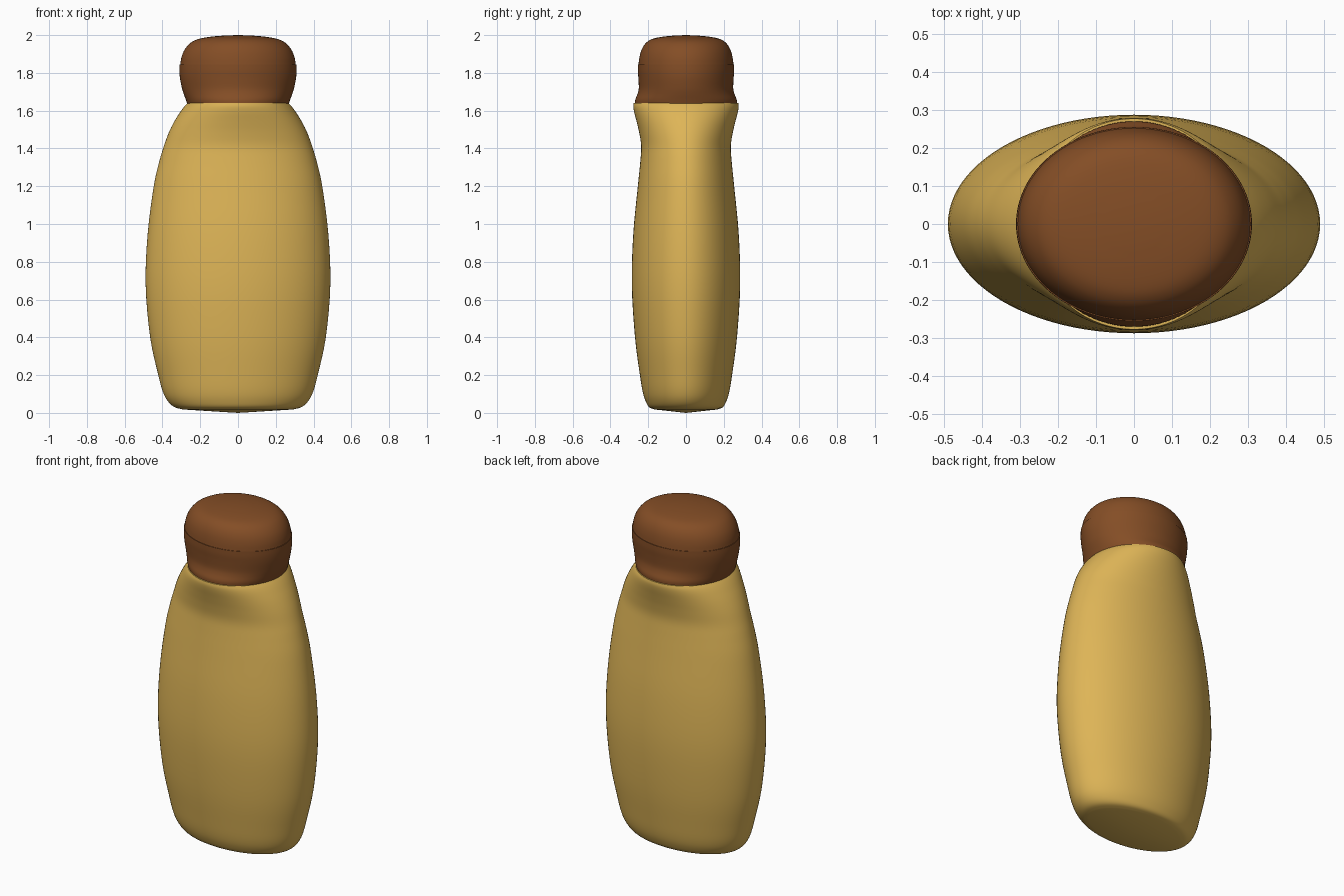
import bpy, bmesh, math
from mathutils import Vector

if "Cube" in bpy.data.objects:
    bpy.data.objects.remove(bpy.data.objects["Cube"])

SIDES = 96


def material(name, rgb):
    m = bpy.data.materials.new(name)
    m.diffuse_color = (*rgb, 1)
    m.use_nodes = True
    m.node_tree.nodes["Principled BSDF"].inputs["Base Color"].default_value = m.diffuse_color
    return m


def spline(points, steps):
    """Catmull-Rom through (z, half width, half depth) points."""
    p = [Vector(v) for v in points]
    p = [2 * p[0] - p[1]] + p + [2 * p[-1] - p[-2]]
    out = []
    for i in range(1, len(p) - 2):
        a, b, c, d = p[i - 1:i + 3]
        for k in range(steps):
            t = k / steps
            out.append(0.5 * (2 * b + (c - a) * t + (2 * a - 5 * b + 4 * c - d) * t * t
                              + (3 * b - a - 3 * c + d) * t ** 3))
    return out + [p[-2]]


def loft(name, sections, mat, z_bottom, z_top):
    """Skin elliptical sections and close both ends with a fan."""
    bm = bmesh.new()
    rings = []
    for z, rx, ry in sections:
        rings.append([bm.verts.new((rx * math.cos(2 * math.pi * i / SIDES),
                                    ry * math.sin(2 * math.pi * i / SIDES), z))
                      for i in range(SIDES)])
    lo = bm.verts.new((0, 0, z_bottom))
    hi = bm.verts.new((0, 0, z_top))
    for i in range(SIDES):
        j = (i + 1) % SIDES
        for a, b in zip(rings, rings[1:]):
            bm.faces.new((a[i], a[j], b[j], b[i]))
        bm.faces.new((lo, rings[0][j], rings[0][i]))
        bm.faces.new((hi, rings[-1][i], rings[-1][j]))
    bmesh.ops.recalc_face_normals(bm, faces=bm.faces)
    me = bpy.data.meshes.new(name)
    bm.to_mesh(me)
    bm.free()
    me.materials.append(mat)
    ob = bpy.data.objects.new(name, me)
    bpy.context.collection.objects.link(ob)
    bpy.ops.object.select_all(action='DESELECT')
    ob.select_set(True)
    bpy.context.view_layer.objects.active = ob
    bpy.ops.object.shade_smooth_by_angle(angle=math.radians(40))
    return ob


gold = material("golden yellow", (0.73, 0.46, 0.095))
brown = material("chestnut brown", (0.23, 0.075, 0.019))

# Flattened bottle body: waisted front and back, flaring to a round neck
body = [(0.018, 0.29, 0.165), (0.03, 0.335, 0.195), (0.06, 0.37, 0.213),
        (0.11, 0.397, 0.229), (0.2, 0.422, 0.244), (0.4, 0.465, 0.27),
        (0.68, 0.489, 0.287), (0.95, 0.478, 0.279), (1.2, 0.446, 0.255),
        (1.33, 0.417, 0.242), (1.41, 0.393, 0.237), (1.48, 0.368, 0.247),
        (1.54, 0.339, 0.261), (1.59, 0.308, 0.274), (1.62, 0.286, 0.279),
        (1.64, 0.268, 0.277)]
loft("bottle_body", spline(body, 4), gold, 0.0, 1.64)

# Cap skirt: wide lip at the neck, pinched front and back
skirt = [(1.638, 0.269, 0.27), (1.66, 0.277, 0.268), (1.69, 0.288, 0.256),
         (1.72, 0.297, 0.25), (1.77, 0.307, 0.252), (1.81, 0.31, 0.255),
         (1.845, 0.309, 0.255)]
loft("cap_skirt", spline(skirt, 4), brown, 1.638, 1.845)

# Domed cap lid, set in slightly to leave a seam
lid = [(1.843, 0.306, 0.252), (1.88, 0.3, 0.247), (1.915, 0.287, 0.238),
       (1.945, 0.266, 0.223), (1.967, 0.239, 0.202), (1.982, 0.2, 0.172),
       (1.992, 0.14, 0.12), (1.998, 0.07, 0.06)]
loft("cap_lid", spline(lid, 4), brown, 1.843, 2.0)
